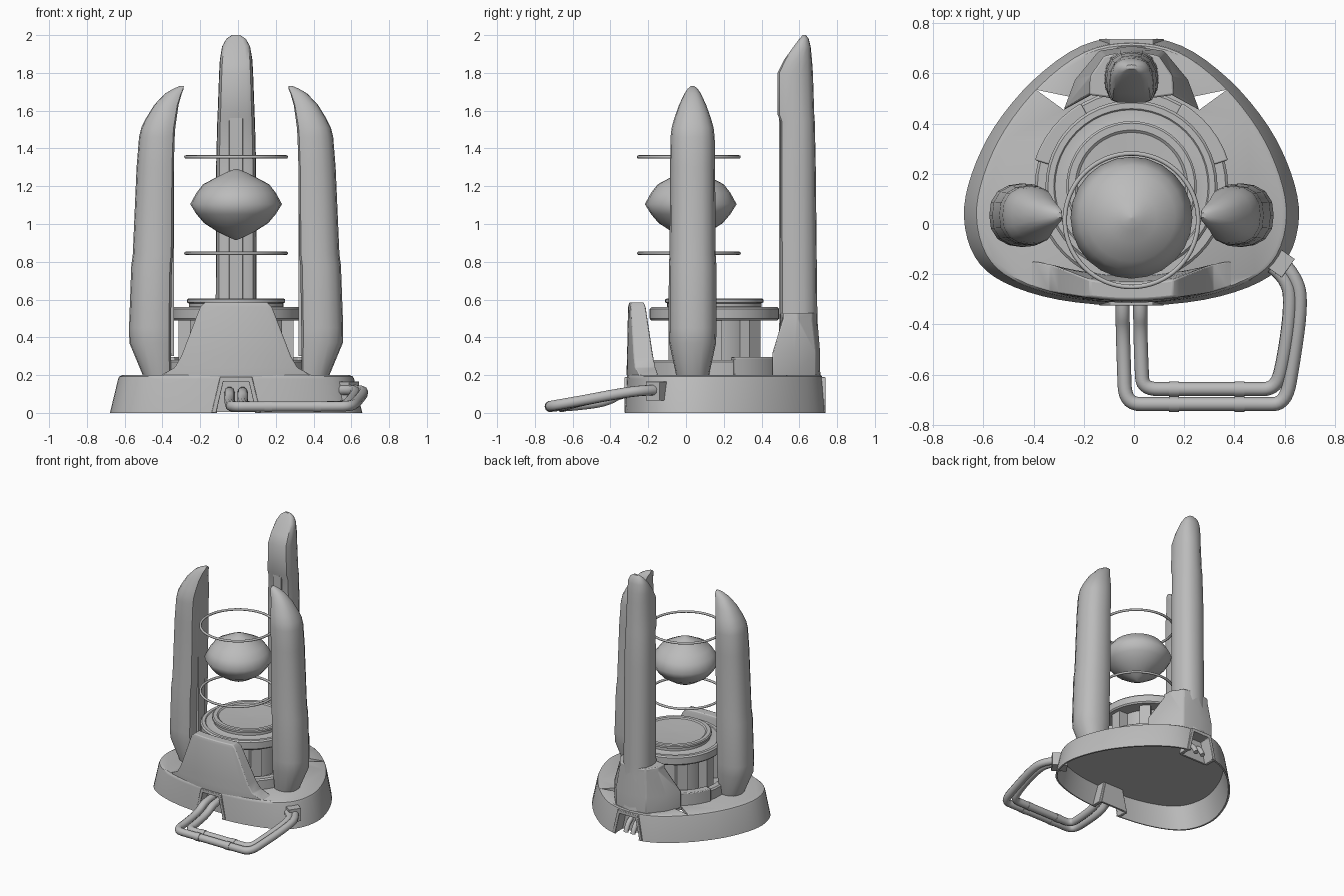
import bpy, bmesh, math
from mathutils import Vector

if "Cube" in bpy.data.objects:
    bpy.data.objects.remove(bpy.data.objects["Cube"], do_unlink=True)

CX = -0.01                    # mirror plane of the body
PED = (CX, 0.15)              # pedestal axis
GREY = (0.5, 0.5, 0.5, 1)
mat = bpy.data.materials.new("plain grey")
mat.use_nodes = True
mat.diffuse_color = GREY
mat.node_tree.nodes["Principled BSDF"].inputs["Base Color"].default_value = GREY


def shade(ob, angle):
    bpy.ops.object.select_all(action="DESELECT")
    ob.select_set(True)
    bpy.context.view_layer.objects.active = ob
    bpy.ops.object.shade_smooth_by_angle(angle=math.radians(angle))


def finish(ob, bevel=0, angle=35):
    ob.data.materials.append(mat)
    if bevel:
        mod = ob.modifiers.new("soft_edges", "BEVEL")
        mod.width, mod.segments, mod.limit_method = bevel, 2, "ANGLE"
    shade(ob, angle)
    return ob


def loft(name, loops, bevel=0, angle=35):
    """Skin equal-sized loops of points and cap both ends."""
    bm = bmesh.new()
    rings = [[bm.verts.new(p) for p in loop] for loop in loops]
    n = len(rings[0])
    for a, b in zip(rings, rings[1:]):
        for i in range(n):
            j = (i + 1) % n
            bm.faces.new((a[i], a[j], b[j], b[i]))
    bm.faces.new(rings[0])
    bm.faces.new(rings[-1])
    bmesh.ops.recalc_face_normals(bm, faces=bm.faces)
    mesh = bpy.data.meshes.new(name)
    bm.to_mesh(mesh)
    bm.free()
    ob = bpy.data.objects.new(name, mesh)
    bpy.context.collection.objects.link(ob)
    return finish(ob, bevel, angle)


def prism_y(name, pts, y0, y1, bevel=0):
    return loft(name, [[(CX + x, y, z) for x, z in pts] for y in (y0, y1)], bevel)


def lathe(name, profile, centre, steps=48, angle=35):
    """Spin (radius, z) pairs around a vertical axis."""
    turns = [2 * math.pi * i / steps for i in range(steps)]
    return loft(name, [[(centre[0] + r * math.cos(t), centre[1] + r * math.sin(t), z)
                        for t in turns] for r, z in profile], 0, angle)


def mirrored(half):
    """Close a half outline that starts and ends on the mirror line."""
    return half + [(-x, y) for x, y in reversed(half[1:-1])]


def smooth_loop(pts, sub=4):
    """Closed Catmull-Rom curve through the points."""
    out, n = [], len(pts)
    for i in range(n):
        a, b, c, d = (Vector(pts[(i + k) % n]) for k in (-1, 0, 1, 2))
        for s in range(sub):
            t = s / sub
            out.append((2 * b + (c - a) * t + (2 * a - 5 * b + 4 * c - d) * t * t
                        + (3 * b - a - 3 * c + d) * t ** 3) / 2)
    return out


# Thin, hollow egg-shaped base
outline = smooth_loop(mirrored([
    (0, .747), (.2, .71), (.39, .575), (.545, .39), (.637, .2), (.668, .03),
    (.625, -.13), (.51, -.232), (.29, -.302), (0, -.326)]))
shell = [(.905, .175), (.98, 0), (1, 0), (.935, .18), (.925, .193), (.9, .2)]
base = loft("base", [[(CX + x * k, .05 + (y - .05) * (k + 1) / 2 if z else
                       .05 + (y - .05) * k, z) for x, y in outline] for k, z in shell])

# Openings in the base: front and back doors, two small floor gaps
door = [(-.1, -.1), (-.1, .02), (-.07, .165), (.07, .165), (.1, .02), (.1, -.1)]
gap = [(.38, .535), (.235, .505), (.27, .455)]
cutters = [prism_y("front_cut", door, -.5, -.2), prism_y("back_cut", door, .6, .9)]
for s in (-1, 1):
    cutters.append(loft("gap_cut", [[(CX + s * x, y, z) for x, y in gap] for z in (.14, .3)]))
for cut in cutters:
    cut.hide_render = True
    mod = base.modifiers.new("opening", "BOOLEAN")
    mod.operation, mod.solver, mod.object = "DIFFERENCE", "EXACT", cut
    bpy.context.view_layer.objects.active = base
    bpy.ops.object.modifier_apply(modifier=mod.name)
    bpy.data.objects.remove(cut, do_unlink=True)
shade(base, 35)

# Door frames and the closed recesses behind them
frame = [(-.13, 0), (-.085, .19), (.085, .19), (.13, 0),
         (.105, 0), (.068, .165), (-.068, .165), (-.105, 0)]
prism_y("front_door_frame", frame, -.325, -.24, .004)
prism_y("back_door_frame", frame, .64, .738, .004)
recess = [(-.11, .005), (-.075, .17), (.075, .17), (.11, .005)]
prism_y("front_recess", recess, -.25, -.235)
prism_y("back_recess", recess, .63, .645)

# Pedestal with stacked discs and columns
lathe("pedestal", [
    (.385, .19), (.385, .27), (.375, .28), (.335, .28), (.32, .23), (.235, .23),
    (.235, .49), (.335, .49), (.343, .5), (.343, .55), (.333, .56), (.31, .56),
    (.305, .555), (.275, .555), (.25, .562), (.25, .58), (.26, .585), (.26, .6),
    (.252, .606), (.225, .606), (.215, .598), (.15, .596), (.02, .592)], PED)
for i in (0, 1, 3, 4, 5, 7):
    t = math.pi * i / 4
    bpy.ops.mesh.primitive_cube_add(size=1, location=(
        PED[0] + .26 * math.cos(t), PED[1] + .26 * math.sin(t), .36), rotation=(0, 0, t))
    column = bpy.context.object
    column.name = "pedestal_column"
    column.scale = (.09, .08, .27)
    finish(column)

# Curved panels on the rear of the pedestal ring
for s in (-1, 1):
    turns = [math.radians(18 + 7 * i) for i in range(7)]
    arc = [(.405, t) for t in turns] + [(.345, t) for t in reversed(turns)]
    loft("ring_panel", [[(CX + s * r * math.cos(t), PED[1] - .02 + r * math.sin(t), z)
                         for r, t in arc] for z in (.19, .295)], .006)

# Front wall: tapering shield that bends back at its ends
cols = [i / 6 - 1 for i in range(13)]
wall = []
for z, w, front, back in [(.185, .42, -.313, -.22), (.21, .38, -.314, -.21),
                          (.24, .325, -.314, -.205), (.3, .29, -.312, -.208),
                          (.56, .19, -.307, -.228), (.585, .165, -.3, -.235)]:
    wall.append([(CX + c * w, y + .42 * (c * w) ** 2, z)
                 for y, run in ((front, cols), (back, cols[::-1])) for c in run])
loft("front_wall", wall, .006)

# Rear housing around the tall pillar
low = [(0, .485), (.14, .525), (.27, .455), (.225, .575), (.13, .69), (0, .71)]
high = [(0, .495), (.1, .505), (.17, .515), (.165, .59), (.11, .67), (0, .695)]
loft("rear_housing", [[(CX + x, y, z) for x, y in mirrored(h)]
                      for h, z in ((low, .19), (low, .32), (high, .5), (high, .53))], .008)

# Pillars: flat inner face, rounded outer back
SECTION = mirrored([(0, 0), (.6, 0), (.84, .05), (.97, .22), (1, .42), (.94, .65),
                    (.75, .85), (.42, .97), (0, 1)])


def pillar(name, levels, place):
    loft(name, [[place(w * v, a + (b - a) * u, z) for v, u in SECTION]
                for z, a, b, w in levels])


def rail(name, depth, z0, z1, place):
    """Thin raised strip on a pillar's inner face."""
    strip = [(-.045, .03), (-.035, -.008), (.035, -.008), (.045, .03)]
    loft(name, [[place(v, depth + u, z) for v, u in strip] for z in (z0, z1)])


side_levels = [
    (.19, .345, .49, .085), (.37, .345, .565, .124), (.45, .345, .567, .127),
    (.78, .34, .555, .126), (.84, .333, .547, .122), (1.3, .33, .527, .119),
    (1.46, .325, .514, .117), (1.51, .322, .502, .111), (1.56, .315, .477, .097),
    (1.63, .305, .434, .072), (1.69, .288, .377, .044), (1.715, .278, .335, .027),
    (1.73, .277, .3, .01)]
rear_levels = [
    (.19, .5, .715, .12), (.28, .5, .7, .115), (.55, .5, .695, .108),
    (1.3, .5, .687, .106), (1.54, .5, .682, .1), (1.58, .485, .679, .098),
    (1.8, .485, .672, .09), (1.87, .52, .667, .086), (1.94, .57, .66, .074),
    (1.98, .6, .65, .052), (2.0, .618, .635, .022)]

for side, s in (("left", 1), ("right", -1)):
    def at_side(v, u, z, s=s):
        return (CX + s * u, .035 + v, z)
    pillar(side + "_pillar", side_levels, at_side)
    rail(side + "_pillar_rail", .337, .3, 1.4, at_side)


def at_rear(v, u, z):
    return (CX + v, u, z)


pillar("rear_pillar", rear_levels, at_rear)
rail("rear_pillar_rail", .5, .5, 1.56, at_rear)

# Floating core and its two rings
lathe("core", [(.004, 1.292), (.05, 1.275), (.1, 1.25), (.175, 1.21), (.21, 1.165),
               (.243, 1.105), (.21, 1.052), (.17, 1.005), (.1, .96), (.05, .935),
               (.004, .915)], (CX, .025), 24, 70)
for z in (.845, 1.355):
    bpy.ops.mesh.primitive_torus_add(location=(CX, .015, z), major_radius=.266,
                                     minor_radius=.009, major_segments=64, minor_segments=8)
    bpy.context.object.name = "halo_ring"
    finish(bpy.context.object, 0, 60)


# Hoses from the front door to the side socket
def hose(name, pts, radius):
    curve = bpy.data.curves.new(name, "CURVE")
    curve.dimensions, curve.bevel_depth, curve.bevel_resolution = "3D", radius, 3
    curve.use_fill_caps = True
    sp = curve.splines.new("NURBS")
    sp.points.add(len(pts) - 1)
    for p, co in zip(sp.points, pts):
        p.co = (*co, 1)
    sp.order_u, sp.use_endpoint_u, sp.resolution_u = 3, True, 6
    ob = bpy.data.objects.new(name, curve)
    bpy.context.collection.objects.link(ob)
    curve.materials.append(mat)


for x, y, right, end in ((-.045, -.718, .605, (.59, -.15)), (.025, -.658, .565, (.55, -.17))):
    hose("hose", [(x, -.24, .11), (x, -.34, .11), (x, -.42, .06), (x + .005, -.57, .04),
                  (x + .01, y, .034), (x + .13, y, .034), (.3, y, .034), (right - .1, y, .034),
                  (right, y, .036), (right + .03, -.55, .065), (right + .06, -.34, .105),
                  (right + .05, -.22, .12), (*end, .12)], .028)
    for cx in (.16, .42):
        hose("hose_collar", [(cx - .02, y, .034), (cx, y, .034), (cx + .02, y, .034)], .031)
for x in (-.03, .03):
    hose("back_pipe", [(CX + x, .64, .1), (CX + x, .68, .1), (CX + x, .71, .02)], .018)

# Side socket
bpy.ops.mesh.primitive_cube_add(size=1, location=(.57, -.145, .115),
                                rotation=(0, 0, math.radians(-35)))
socket = bpy.context.object
socket.name = "hose_socket"
socket.scale = (.11, .09, .1)
finish(socket, .012)
